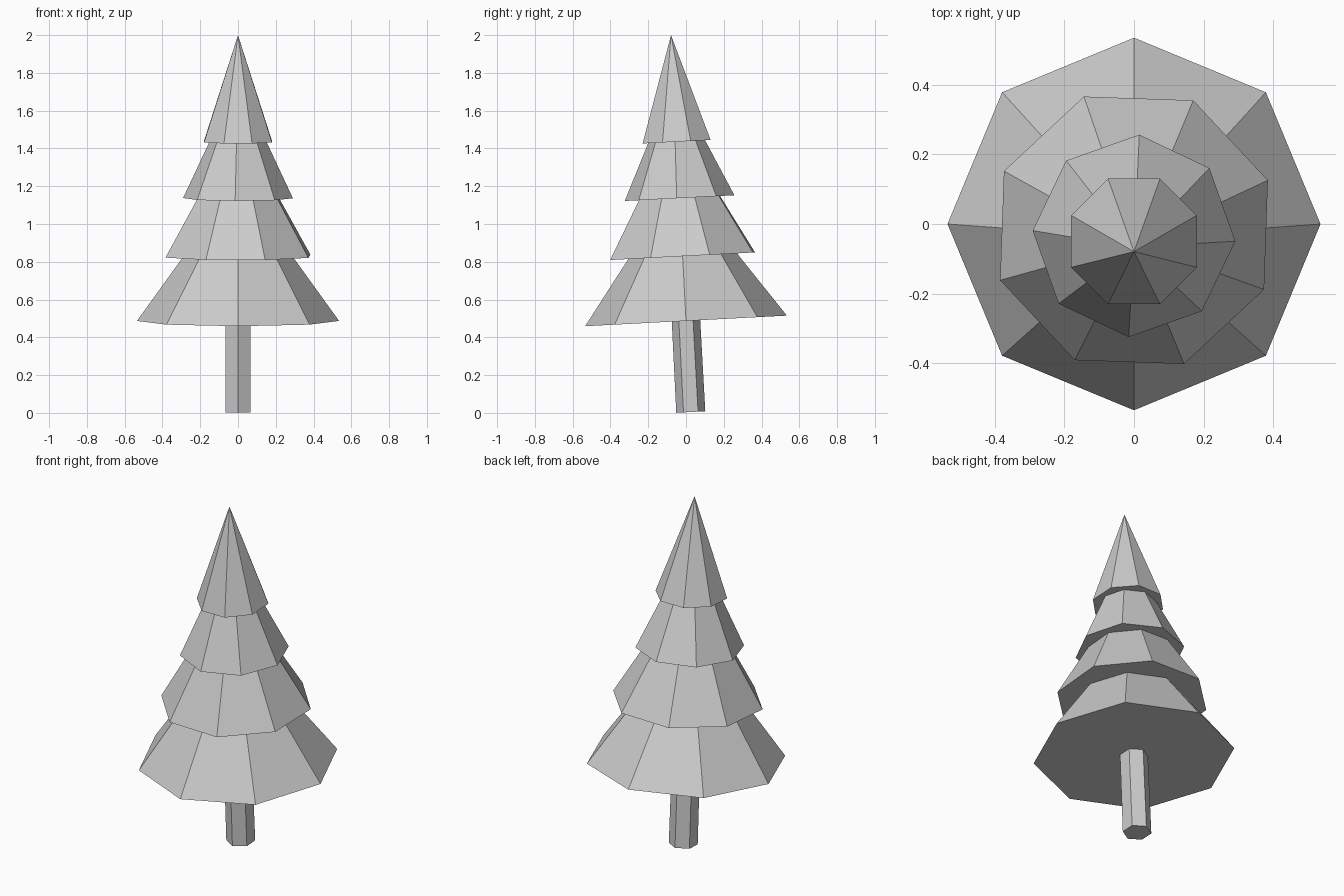
import bpy, bmesh
from math import radians
from mathutils import Matrix

if "Cube" in bpy.data.objects:
    bpy.data.objects.remove(bpy.data.objects["Cube"])

# The whole tree leans slightly toward the front about the lowest tier's centre
PIVOT = 0.487
LEAN = (Matrix.Translation((0, 0, PIVOT)) @ Matrix.Rotation(radians(3), 4, 'X')
        @ Matrix.Translation((0, 0, -PIVOT)))


def frustum(name, sides, r_low, r_top, z_low, z_top, turn=0):
    """Closed flat-shaded frustum on the leaning trunk axis; first corner at +y."""
    bm = bmesh.new()
    place = (LEAN @ Matrix.Translation((0, 0, (z_low + z_top) / 2))
             @ Matrix.Rotation(radians(turn), 4, 'Z'))
    bmesh.ops.create_cone(bm, cap_ends=True, cap_tris=False, segments=sides,
                          radius1=r_low, radius2=r_top, depth=z_top - z_low,
                          matrix=place)
    bmesh.ops.remove_doubles(bm, verts=bm.verts, dist=1e-5)
    bmesh.ops.recalc_face_normals(bm, faces=bm.faces)
    mesh = bpy.data.meshes.new(name)
    bm.to_mesh(mesh)
    bm.free()
    bpy.context.collection.objects.link(bpy.data.objects.new(name, mesh))


# Hexagonal trunk
frustum("trunk", 6, 0.077, 0.075, 0.004, 0.60)

# Octagonal foliage tiers: base radius, base height, slope apex height, twist
tiers = [
    (0.535, 0.487, 1.23, 0),
    (0.410, 0.830, 1.53, 20.5),
    (0.291, 1.138, 1.76, 42),
    (0.195, 1.437, 2.002, 22.5),
]
for i, (r, z, apex, turn) in enumerate(tiers):
    if i < 3:
        top = tiers[i + 1][1] + 0.04      # tuck into the tier above
        r_top = r * (apex - top) / (apex - z)
    else:
        top, r_top = apex, 0              # pointed tip
    frustum(f"foliage_tier_{i + 1}", 8, r, r_top, z, top, turn)
